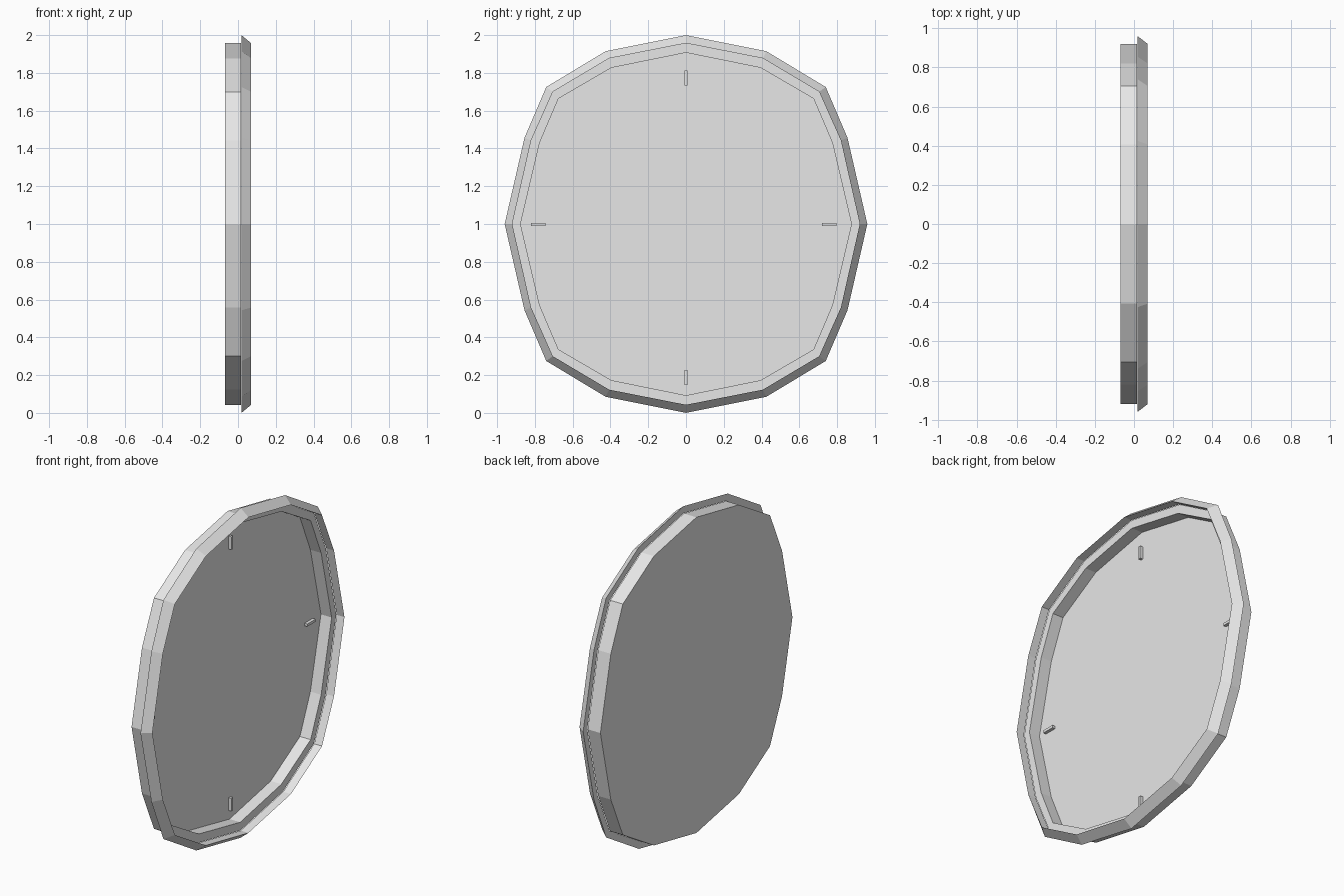
import bpy, bmesh

if "Cube" in bpy.data.objects:
    bpy.data.objects.remove(bpy.data.objects["Cube"])

CZ = 1.0  # height of the dial centre

# Quarter outlines (y, z) running from the top to the side
OUTER = [(0, 1.0), (0.425, 0.915), (0.74, 0.725), (0.855, 0.457), (0.96, 0)]
MIDDLE = [(0, 0.957), (0.407, 0.877), (0.705, 0.70), (0.82, 0.442), (0.92, 0)]
INNER = [(0, 0.907), (0.395, 0.827), (0.675, 0.664), (0.775, 0.43), (0.876, 0)]

gray = bpy.data.materials.new("light_gray")
gray.diffuse_color = (0.8, 0.8, 0.8, 1)
gray.use_nodes = True
gray.node_tree.nodes["Principled BSDF"].inputs["Base Color"].default_value = gray.diffuse_color


def full_loop(quarter):
    """Mirror a quarter outline into the closed sixteen-sided outline."""
    half = quarter + [(y, -z) for y, z in quarter[-2::-1]]
    return half + [(-y, z) for y, z in half[-2:0:-1]]


def finish(name, bm):
    bmesh.ops.recalc_face_normals(bm, faces=bm.faces)
    mesh = bpy.data.meshes.new(name)
    bm.to_mesh(mesh)
    bm.free()
    mesh.materials.append(gray)
    ob = bpy.data.objects.new(name, mesh)
    bpy.context.collection.objects.link(ob)
    return ob


def loft(name, sections, ring=False):
    """Bridge (outline, x) sections; close as a ring or cap both ends."""
    bm = bmesh.new()
    loops = [[bm.verts.new((x, y, z + CZ)) for y, z in full_loop(q)]
             for q, x in sections]
    pairs = list(zip(loops, loops[1:]))
    if ring:
        pairs.append((loops[-1], loops[0]))
    else:
        bm.faces.new(loops[0])
        bm.faces.new(loops[-1])
    n = len(loops[0])
    for a, b in pairs:
        for i in range(n):
            j = (i + 1) % n
            bm.faces.new((a[i], a[j], b[j], b[i]))
    return finish(name, bm)


def box(name, lo, hi):
    bm = bmesh.new()
    bmesh.ops.create_cube(bm, size=1)
    for v in bm.verts:
        v.co = [(l + h) / 2 + c * (h - l) for l, h, c in zip(lo, hi, v.co)]
    return finish(name, bm)


# Shallow tray: back, side wall, front lip, inner wall, recessed dial
loft("case", [(MIDDLE, -0.07), (MIDDLE, 0.015), (INNER, 0.015), (INNER, -0.057)])

# Bevelled rim with a wedge cross-section around the case
loft("rim", [(OUTER, 0.018), (MIDDLE, 0.07), (MIDDLE, 0.018)], ring=True)

# Four small bars marking the quarters of the dial
for name, y, z, hy, hz in [("top_marker", 0, 1.773, 0.008, 0.039),
                           ("bottom_marker", 0, 0.187, 0.008, 0.039),
                           ("left_marker", -0.782, 0.998, 0.039, 0.008),
                           ("right_marker", 0.758, 0.998, 0.039, 0.008)]:
    box(name, (-0.057, y - hy, z - hz), (-0.038, y + hy, z + hz))
